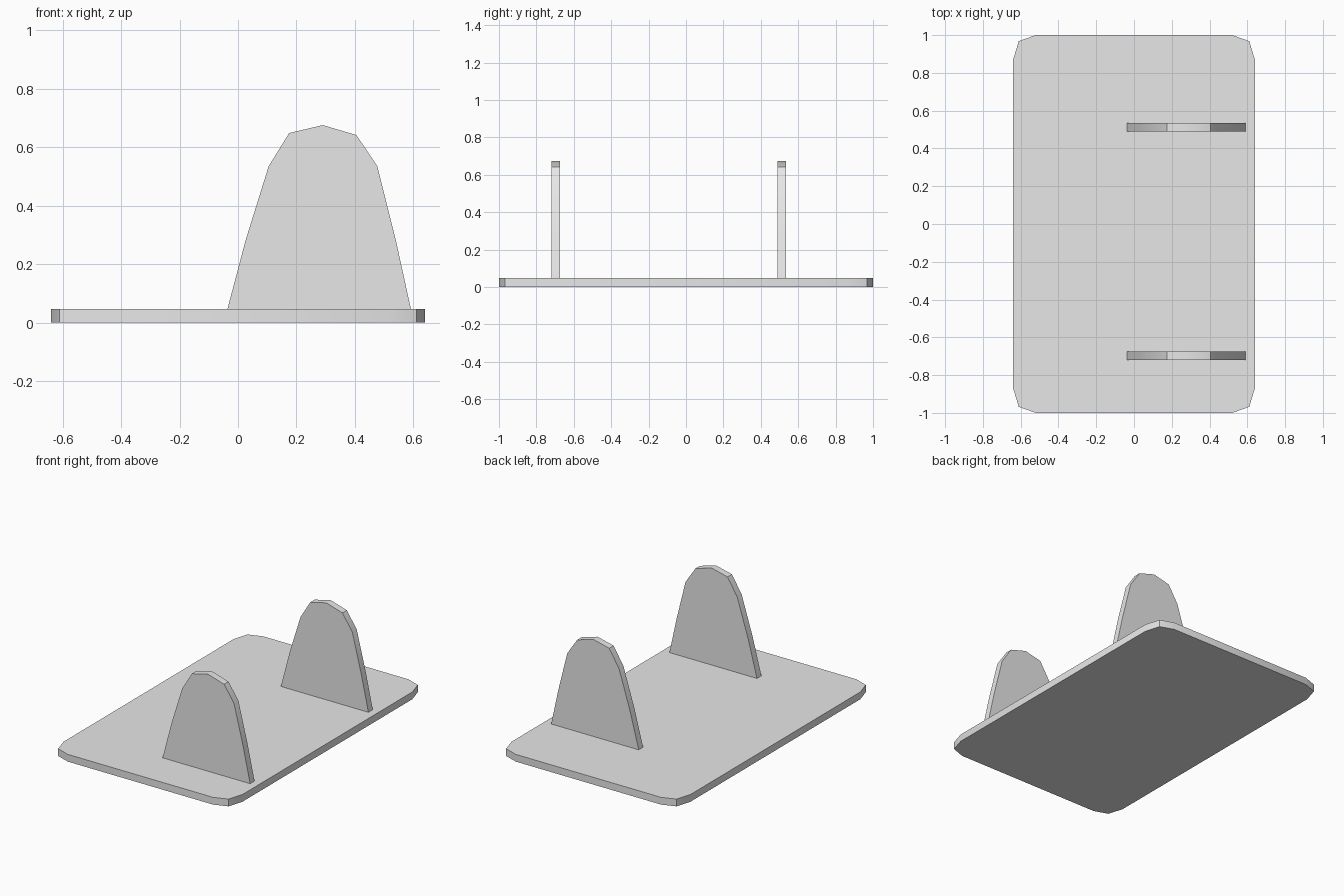
import bpy, bmesh, math
from mathutils import Vector

cube = bpy.data.objects.get("Cube")
if cube:
    bpy.data.objects.remove(cube, do_unlink=True)

grey = bpy.data.materials.new("light_grey")
grey.use_nodes = True
colour = (0.8, 0.8, 0.8, 1)
grey.diffuse_color = colour
grey.node_tree.nodes["Principled BSDF"].inputs["Base Color"].default_value = colour

THICK = 0.047


def extruded(name, outline, depth):
    """Extrude a closed outline of 3D points along a depth vector."""
    bm = bmesh.new()
    face = bm.faces.new([bm.verts.new(p) for p in outline])
    result = bmesh.ops.extrude_face_region(bm, geom=[face], use_keep_orig=True)
    verts = [g for g in result["geom"] if isinstance(g, bmesh.types.BMVert)]
    bmesh.ops.translate(bm, verts=verts, vec=Vector(depth))
    bmesh.ops.recalc_face_normals(bm, faces=bm.faces)
    mesh = bpy.data.meshes.new(name)
    bm.to_mesh(mesh)
    bm.free()
    mesh.materials.append(grey)
    obj = bpy.data.objects.new(name, mesh)
    bpy.context.collection.objects.link(obj)
    bpy.ops.object.select_all(action="DESELECT")
    obj.select_set(True)
    bpy.context.view_layer.objects.active = obj
    bpy.ops.object.shade_smooth_by_angle(angle=math.radians(30))
    return obj


# Base plate with clipped, rounded corners
corner = [(0.64, 0.87), (0.61, 0.968), (0.52, 1.0)]
half = corner + [(-x, y) for x, y in reversed(corner)]
plate = half + [(-x, -y) for x, y in half]
extruded("base_plate", [(x, y, 0) for x, y in plate], (0, 0, THICK))

# Two upright arched brackets
arch = [(-0.036, THICK), (0.027, 0.285), (0.105, 0.535), (0.175, 0.648),
        (0.29, 0.675), (0.405, 0.641), (0.476, 0.535), (0.54, 0.28), (0.591, THICK)]
for name, y in (("front_bracket", -0.72), ("back_bracket", 0.49)):
    extruded(name, [(x, y, z) for x, z in arch], (0, 0.045, 0))
